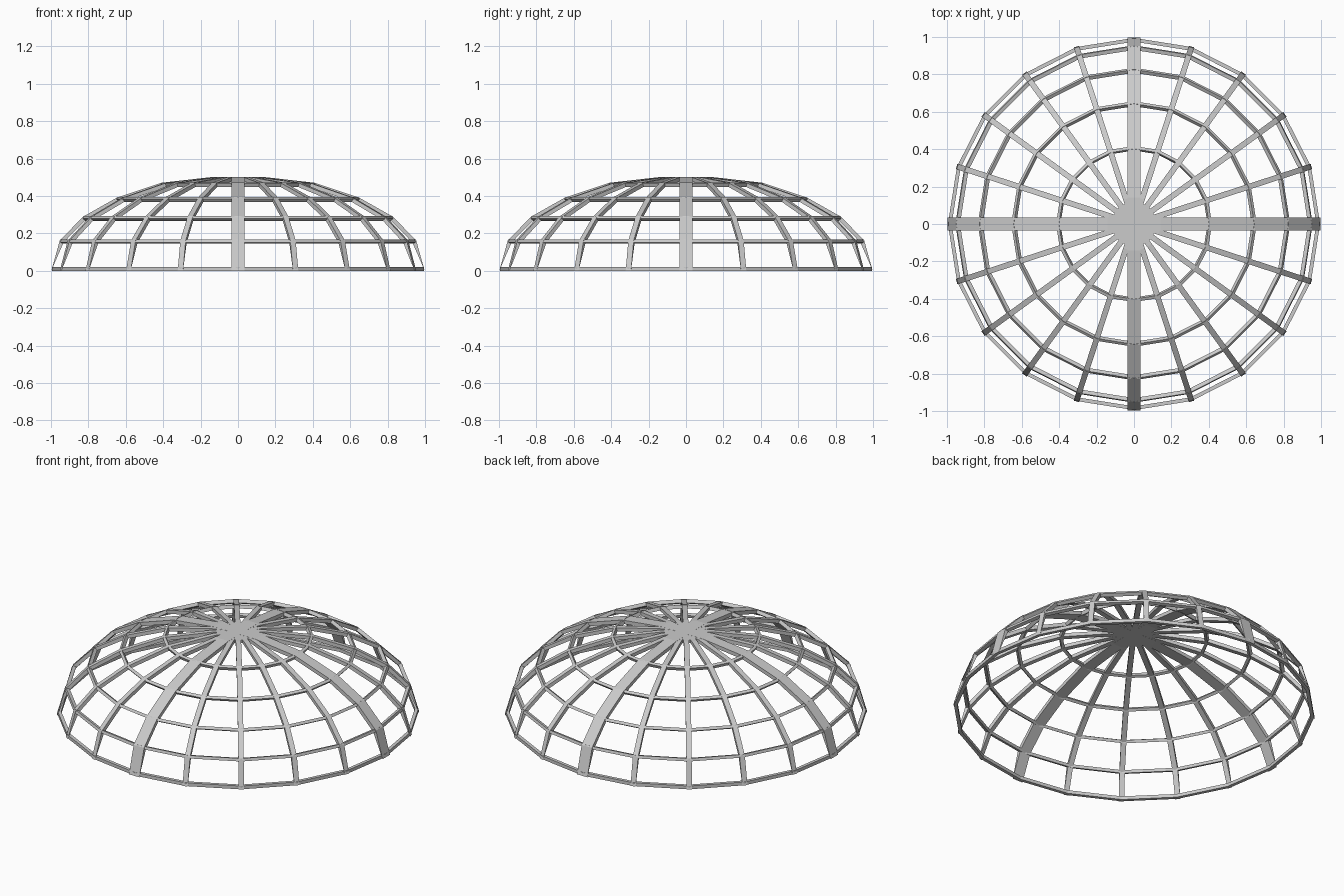
import bpy, bmesh, math
from mathutils import Vector, Matrix

if "Cube" in bpy.data.objects:
    bpy.data.objects.remove(bpy.data.objects["Cube"])

SIDES = 20
# centre-line profile (radius, height) from base to crown
PROFILE = [(0.987, 0.0), (0.943, 0.156), (0.822, 0.28), (0.643, 0.381), (0.405, 0.46), (0.14, 0.49)]


def make(name, bm):
    bmesh.ops.recalc_face_normals(bm, faces=bm.faces)
    me = bpy.data.meshes.new(name)
    bm.to_mesh(me)
    bm.free()
    ob = bpy.data.objects.new(name, me)
    bpy.context.collection.objects.link(ob)
    return ob


def bridge(bm, a, b):
    n = len(a)
    for i in range(n):
        bm.faces.new((a[i], a[(i + 1) % n], b[(i + 1) % n], b[i]))


def offset(pts, d):
    # mitred offset of an open polyline, base ends stay on the ground
    out = []
    for i, p in enumerate(pts):
        if i in (0, len(pts) - 1):
            out.append(Vector((p.x + math.copysign(d, p.x), p.y)))
            continue
        a, b = (p - pts[i - 1]).normalized(), (pts[i + 1] - p).normalized()
        na, nb = Vector((a.y, -a.x)), Vector((b.y, -b.x))
        m = (na + nb).normalized()
        out.append(p + m * d / m.dot(na))
    return out


def arch(name, width, thick, angle):
    half = [Vector(p) for p in PROFILE]
    pts = half + [Vector((-p.x, p.y)) for p in reversed(half)]
    outer, inner = offset(pts, thick / 2), offset(pts, -thick / 2)
    bm = bmesh.new()
    rot = Matrix.Rotation(angle, 3, 'Z')
    secs = []
    for o, i in zip(outer, inner):
        corners = [(o, -1), (o, 1), (i, 1), (i, -1)]
        secs.append([bm.verts.new(rot @ Vector((c.x, s * width / 2, c.y))) for c, s in corners])
    for a, b in zip(secs, secs[1:]):
        bridge(bm, a, b)
    bm.faces.new(secs[0])
    bm.faces.new(secs[-1])
    return make(name, bm)


def ring(name, r, z, tilt, thick, width):
    # faceted hoop with a rectangular section tilted to the dome surface
    n = Vector((math.cos(tilt), math.sin(tilt))) * thick / 2
    t = Vector((-math.sin(tilt), math.cos(tilt))) * width / 2
    sec = [Vector((r, z)) + q for q in (n + t, n - t, -n - t, -n + t)]
    bm = bmesh.new()
    loops = []
    for k in range(SIDES):
        a = 2 * math.pi * k / SIDES
        loops.append([bm.verts.new((p.x * math.cos(a), p.x * math.sin(a), p.y)) for p in sec])
    for k in range(SIDES):
        bridge(bm, loops[k], loops[(k + 1) % SIDES])
    return make(name, bm)


# arched ribs: two wide main ones, the rest thin
for k in range(SIDES // 2):
    wide = k % 5 == 0
    arch(f"{'main' if wide else 'thin'}_rib_{k}", 0.07 if wide else 0.03,
         0.022 if wide else 0.021, 2 * math.pi * k / SIDES)

# horizontal hoops
ring("base_hoop", 0.985, 0.01, 0, 0.02, 0.02)
for k in range(1, 5):
    r, z = PROFILE[k]
    ring(f"hoop_{k}", r, z, math.radians(16.4 * k), 0.021, 0.017)

# crown plate where the ribs meet
bm = bmesh.new()
bmesh.ops.create_cone(bm, cap_ends=True, segments=SIDES, radius1=0.12, radius2=0.12, depth=0.02,
                      matrix=Matrix.Translation((0, 0, 0.49)))
make("crown_plate", bm)
